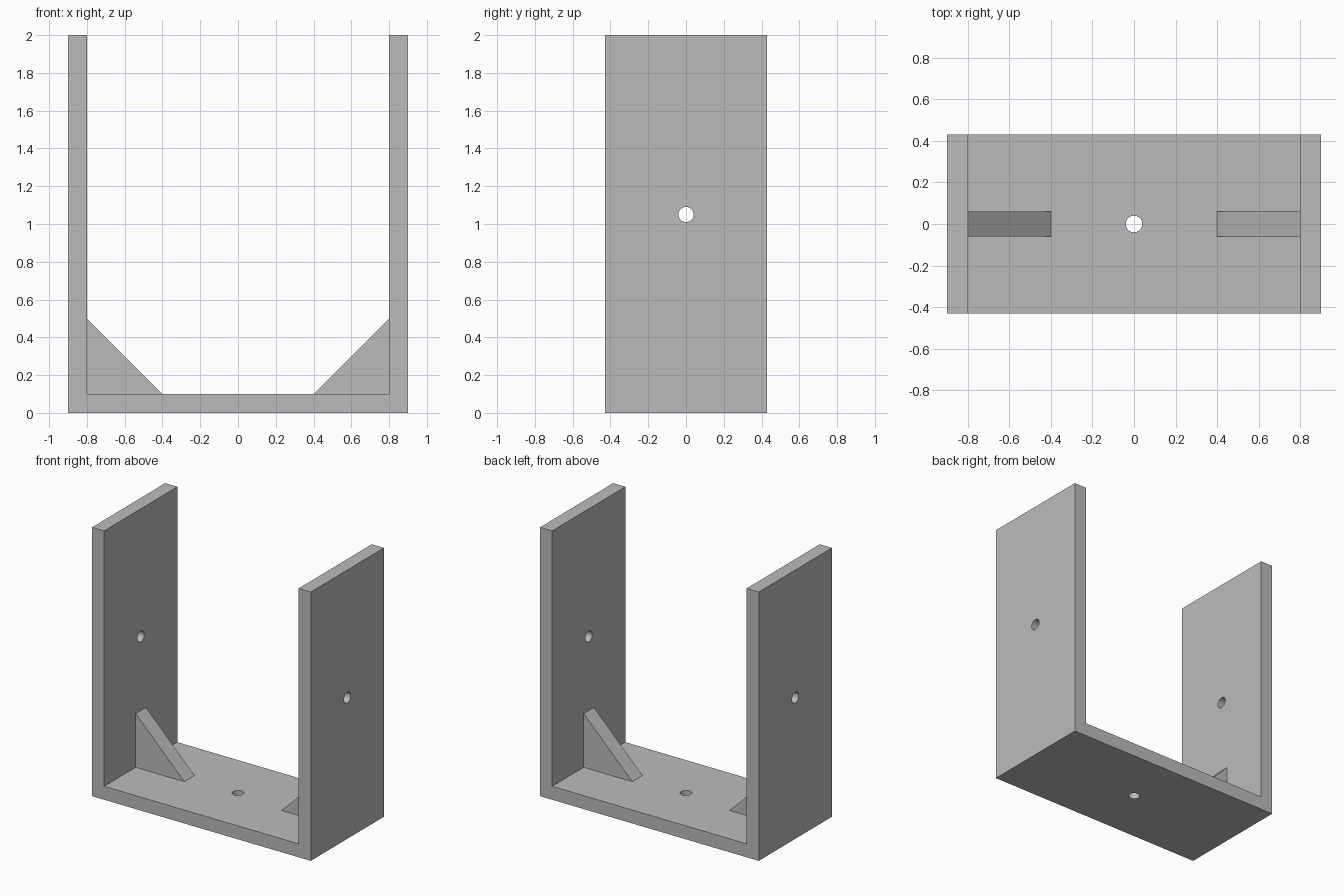
import bpy
import bmesh
import math
from mathutils import Vector

cube = bpy.data.objects.get("Cube")
if cube:
    bpy.data.objects.remove(cube, do_unlink=True)

HALF_W, HEIGHT, WALL = 0.9, 2.0, 0.1
HALF_D, RIB_HALF, RIB_LEG = 0.43, 0.06, 0.4
HOLE_R, HOLE_Z = 0.04, 1.05
INNER = HALF_W - WALL

grey = bpy.data.materials.new("plain grey")
grey.use_nodes = True
colour = (0.5, 0.5, 0.5, 1)
grey.diffuse_color = colour
grey.node_tree.nodes["Principled BSDF"].inputs["Base Color"].default_value = colour


def prism(name, profile, half_depth):
    """Extrude an x-z profile symmetrically along y."""
    bm = bmesh.new()
    face = bm.faces.new([bm.verts.new((x, -half_depth, z)) for x, z in profile])
    ext = bmesh.ops.extrude_face_region(bm, geom=[face])
    moved = [g for g in ext["geom"] if isinstance(g, bmesh.types.BMVert)]
    bmesh.ops.translate(bm, verts=moved, vec=Vector((0, 2 * half_depth, 0)))
    bmesh.ops.recalc_face_normals(bm, faces=bm.faces)
    mesh = bpy.data.meshes.new(name)
    bm.to_mesh(mesh)
    bm.free()
    mesh.materials.append(grey)
    obj = bpy.data.objects.new(name, mesh)
    bpy.context.collection.objects.link(obj)
    return obj


def drill(target, name, location, rotation, depth):
    """Cut a round hole through the target."""
    bpy.ops.mesh.primitive_cylinder_add(vertices=32, radius=HOLE_R, depth=depth,
                                        location=location, rotation=rotation)
    cutter = bpy.context.object
    cutter.name = name
    cutter.data.materials.append(grey)
    cutter.hide_render = True
    mod = target.modifiers.new(name, 'BOOLEAN')
    mod.operation, mod.solver, mod.object = 'DIFFERENCE', 'EXACT', cutter
    bpy.context.view_layer.objects.active = target
    bpy.ops.object.modifier_apply(modifier=name)
    bpy.data.objects.remove(cutter, do_unlink=True)


# U-shaped bracket: base plate with two upright walls
half = [(HALF_W, 0), (HALF_W, HEIGHT), (INNER, HEIGHT), (INNER, WALL)]
bracket = prism("bracket", half + [(-x, z) for x, z in reversed(half)], HALF_D)

# Screw holes through the base and both walls
drill(bracket, "base_hole", (0, 0, WALL / 2), (0, 0, 0), 4 * WALL)
drill(bracket, "wall_holes", (0, 0, HOLE_Z), (0, math.pi / 2, 0), 3 * HALF_W)

# Triangular corner ribs
for side, s in (("left", 1), ("right", -1)):
    prism(side + "_corner_rib",
          [(s * INNER, WALL), (s * (INNER - RIB_LEG), WALL), (s * INNER, WALL + RIB_LEG)],
          RIB_HALF)

# Smooth hole walls, sharp edges elsewhere
bpy.ops.object.select_all(action='DESELECT')
bracket.select_set(True)
bpy.context.view_layer.objects.active = bracket
bpy.ops.object.shade_smooth_by_angle(angle=math.radians(30))
